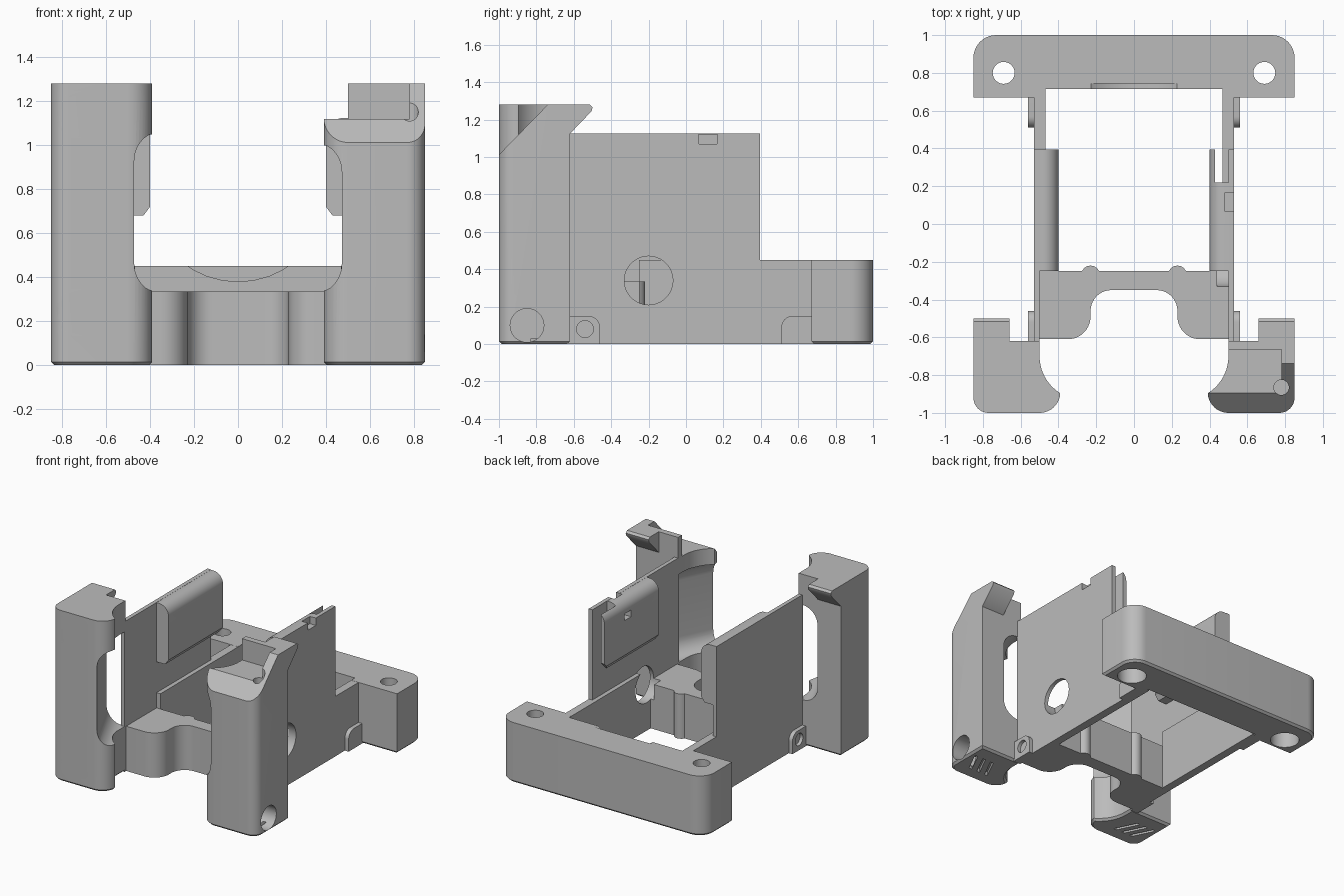
import bpy, bmesh
from math import cos, sin, radians
from mathutils import Vector

if "Cube" in bpy.data.objects:
    bpy.data.objects.remove(bpy.data.objects["Cube"])

grey = bpy.data.materials.new("light grey plastic")
grey.use_nodes = True
COLOUR = (0.5, 0.5, 0.5, 1)
grey.diffuse_color = COLOUR
grey.node_tree.nodes["Principled BSDF"].inputs["Base Color"].default_value = COLOUR


def arc(cx, cy, r, a, b, n=10):
    steps = [radians(a + (b - a) * i / n) for i in range(n + 1)]
    return [(cx + r * cos(t), cy + r * sin(t)) for t in steps]


def prism(name, outline, lo, hi, axis="z", side=1, chamfer=0):
    """Extrude an outline along an axis; side=-1 mirrors it in x."""
    place = {"x": lambda u, v, w: (w, u, v),
             "y": lambda u, v, w: (u, w, v),
             "z": lambda u, v, w: (u, v, w)}[axis]
    bm = bmesh.new()
    verts = [bm.verts.new(place(u, v, lo)) for u, v in outline]
    face = bm.faces.new(verts)
    new = bmesh.ops.extrude_face_region(bm, geom=[face])["geom"]
    shift = Vector(place(0, 0, hi - lo))
    bmesh.ops.translate(bm, vec=shift, verts=[g for g in new if isinstance(g, bmesh.types.BMVert)])
    if chamfer:
        rim = [e for e in bm.edges if all(abs(v.co.z) < 1e-5 for v in e.verts)]
        bmesh.ops.bevel(bm, geom=rim, offset=chamfer, segments=1, affect="EDGES")
    for v in bm.verts:
        v.co.x *= side
    bmesh.ops.recalc_face_normals(bm, faces=bm.faces)
    mesh = bpy.data.meshes.new(name)
    bm.to_mesh(mesh)
    bm.free()
    mesh.materials.append(grey)
    obj = bpy.data.objects.new(name, mesh)
    bpy.context.collection.objects.link(obj)
    return obj


def box(name, x, y, z, side=1):
    return prism(name, [(x[0], y[0]), (x[1], y[0]), (x[1], y[1]), (x[0], y[1])], *z, side=side)


def rod(u, v, r, lo, hi, axis="z", side=1):
    return prism("cutter", arc(u, v, r, 0, 350, 35), lo, hi, axis, side)


def boolean(obj, *others, operation="DIFFERENCE"):
    for other in others:
        mod = obj.modifiers.new("bool", "BOOLEAN")
        mod.operation = operation
        mod.solver = "EXACT"
        mod.object = other
        bpy.context.view_layer.objects.active = obj
        bpy.ops.object.modifier_apply(modifier=mod.name)
        bpy.data.objects.remove(other)
    return obj


# Rear mounting bar with screw holes and a scooped front edge
bar = prism("rear_bar", [(-0.85, 0.67), (-0.47, 0.67), (-0.47, 0.715), (0.47, 0.715),
                         (0.47, 0.67), (0.85, 0.67)]
            + arc(0.73, 0.88, 0.12, 0, 90) + arc(-0.73, 0.88, 0.12, 90, 180), 0, 0.45, chamfer=0.015)
boolean(bar, rod(0, 0.79, 0.41, 0.6, 0.745, "y"))
for s in (-1, 1):
    boolean(bar, rod(0.69, 0.8, 0.058, -0.1, 0.6, side=s), rod(0.69, 0.8, 0.1, -0.1, 0.14, side=s))

# Front cross bar with an arched cut-out and two small rear bumps
half = ([(0.5, -0.61), (0.35, -0.61)] + arc(0.35, -0.49, 0.12, 270, 180)
        + arc(0.12, -0.46, 0.11, 0, 90))
back = [(-x, y) for x, y in reversed(half)]
bumps = arc(-0.23, -0.27, 0.05, 155, 25, 6) + arc(0.23, -0.27, 0.05, 155, 25, 6)
cross = prism("front_cross_bar", half + back + [(-0.5, -0.25)] + bumps + [(0.5, -0.25)], 0, 0.335)
boolean(cross, rod(-0.2, 0.34, 0.13, 0.44, 0.6, "x"))

for s, word in ((1, "left"), (-1, "right")):
    # Side wall with its lower rail
    wall = box(word + "_wall", (0.5, 0.53), (-0.63, 0.395), (0, 1.125), s)
    rail = box(word + "_rail", (0.468, 0.529), (-0.25, 0.72), (0, 0.449), s)
    if s > 0:
        boolean(wall, rod(-0.2, 0.34, 0.13, 0.3, 0.7, "x"))
        boolean(rail, rod(-0.2, 0.34, 0.13, 0.3, 0.7, "x"))

    # Thick upper panel, rounded on its inner top edge
    panel = prism(word + "_panel", [(0.529, 0.68), (0.529, 1.124)] + arc(0.48, 1.044, 0.08, 90, 180)
                  + [(0.4, 0.72), (0.43, 0.68)], -0.25, 0.394, "y", s)
    boolean(panel, box("cutter", (0.48, 0.6), (0.07, 0.165), (1.07, 1.2), s),
            box("cutter", (0.3, 0.48), (0.08, 0.155), (0.98, 1.03), s))
    boolean(wall, box("cutter", (0.48, 0.6), (0.07, 0.165), (1.07, 1.2), s))
    if s > 0:
        boolean(panel, box("cutter", (0.43, 0.5), (0.22, 0.5), (0.5, 1.3)))
        corner = [(0.25, 0.6), (0.45, 0.6), (0.45, 0.8)]
        boolean(panel, prism("cutter", corner, 0.3, 0.47, "x"))

    # Small rounded lugs at the foot of the wall
    for lo, hi, name in ((-0.63, -0.46, "front_lug"), (0.51, 0.69, "rear_lug")):
        if lo < 0:
            shape = [(lo, 0), (hi, 0)] + arc(hi - 0.06, 0.09, 0.06, 0, 90) + [(lo, 0.15)]
        else:
            shape = [(lo, 0), (hi, 0), (hi, 0.15)] + arc(lo + 0.06, 0.09, 0.06, 90, 180)
        lug = prism(word + "_" + name, shape, 0.52, 0.56, "x", s)
        if lo < 0:
            boolean(lug, rod(-0.54, 0.08, 0.045, 0.535, 0.6, "x", s))

    # Front tower with a concave inner face
    plan = ([(0.5, -0.62), (0.85, -0.62)] + arc(0.77, -0.92, 0.08, 0, -90)
            + arc(0.5, -0.89, 0.11, 270, 185) + arc(0.27, -0.7, 0.23, -58, 0))
    tower = prism(word + "_tower", plan, 0, 1.28, side=s, chamfer=0.015)

    # Slanting window through the inner side of the tower
    top = 1.0 if s > 0 else 1.05
    window = prism("cutter", [(0.2, 0.34)] + arc(0.35, 0.46, 0.12, 270, 360)
                   + arc(0.35, top - 0.12, 0.12, 0, 90) + [(0.2, top)], -1.05, -0.6, "y")
    for v in window.data.vertices:
        v.co.x = s * (v.co.x + 0.49 * (v.co.y + 1))
    if s < 0:
        window.data.flip_normals()
    boolean(tower, window)

    # Slots under the foot
    for i in range(3):
        x = 0.57 + 0.07 * i
        slot = [(x, -0.9), (x + 0.025, -0.9), (x + 0.105, -0.74), (x + 0.08, -0.74)]
        boolean(tower, prism("cutter", slot, -0.1, 0.03, side=s))

    # Catch at the top, facing back
    hook = prism(word + "_catch", [(-0.63, 1.12), (-0.62, 1.125), (-0.505, 1.245), (-0.5, 1.265),
                                   (-0.515, 1.28), (-0.63, 1.28)], 0.66, 0.85, "x", s)

    if s < 0:
        # Stepped screw holes in the front and two small holes on top
        for z in (0.24, 1.14):
            boolean(tower, rod(0.72, z, 0.11, -1.1, -0.97, "y", s), rod(0.72, z, 0.098, -1.1, -0.8, "y", s))
        for x, y in ((0.8, -0.87), (0.71, -0.93)):
            boolean(tower, rod(x, y, 0.048, 1.22, 1.4, side=s))
    else:
        # Sloping top, pocket, and side and top screw holes
        slope = [(-1.1, 0.91), (-0.72, 1.3), (-0.72, 1.5), (-1.1, 1.5)]
        boolean(tower, prism("cutter", slope, 0.2, 1, "x"),
                box("cutter", (0.2, 0.78), (-1.1, -0.665), (1.12, 1.5)),
                box("cutter", (0.2, 0.5), (-1.1, -0.5), (1.12, 1.5)),
                rod(0.78, -0.865, 0.04, 1.05, 1.5),
                rod(-0.85, 0.1, 0.09, 0.7, 0.9, "x"))

# Smooth curved faces, keeping the edges sharp
bpy.ops.object.select_all(action="DESELECT")
for obj in bpy.context.collection.objects:
    if obj.type == "MESH":
        obj.select_set(True)
        bpy.context.view_layer.objects.active = obj
bpy.ops.object.shade_smooth_by_angle(angle=radians(30))
